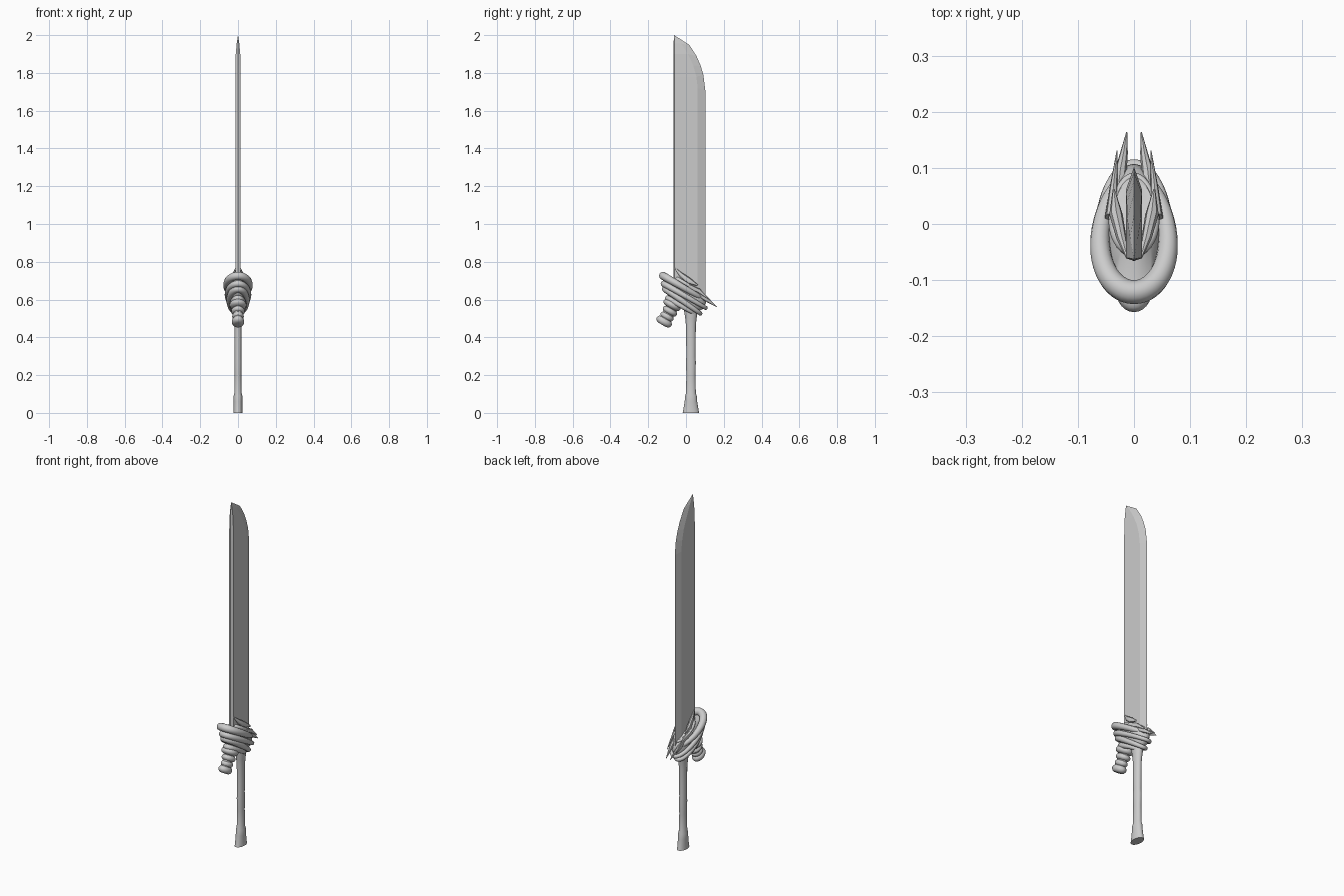
import bpy, bmesh, math
from mathutils import Matrix, Vector

if "Cube" in bpy.data.objects:
    bpy.data.objects.remove(bpy.data.objects["Cube"])

# Tilted frame shared by all guard parts
TILT = Matrix.Translation((0, 0, 0.63)) @ Matrix.Rotation(math.radians(-30), 4, 'X')


def loft(name, rings, loop=False, smooth=True, frame=None):
    bm = bmesh.new()
    vs = [[bm.verts.new(p) for p in r] for r in rings]
    n = len(vs[0])
    for i in range(len(vs) if loop else len(vs) - 1):
        a, b = vs[i], vs[(i + 1) % len(vs)]
        for j in range(n):
            k = (j + 1) % n
            bm.faces.new((a[j], a[k], b[k], b[j]))
    if not loop:
        bm.faces.new(vs[0])
        bm.faces.new(vs[-1])
    bmesh.ops.remove_doubles(bm, verts=bm.verts, dist=1e-5)
    bmesh.ops.recalc_face_normals(bm, faces=bm.faces)
    if frame:
        bm.transform(frame)
    me = bpy.data.meshes.new(name)
    bm.to_mesh(me)
    bm.free()
    ob = bpy.data.objects.new(name, me)
    bpy.context.collection.objects.link(ob)
    if smooth:
        bpy.ops.object.select_all(action='DESELECT')
        ob.select_set(True)
        bpy.context.view_layer.objects.active = ob
        bpy.ops.object.shade_smooth_by_angle(angle=math.radians(40))
    return ob


def ellipse(cx, cy, z, rx, ry, n=24):
    return [(cx + rx * math.cos(2 * math.pi * i / n),
             cy + ry * math.sin(2 * math.pi * i / n), z) for i in range(n)]


def coil(name, v, w, rx, rv, tube, egg=0.0, rise=0.0):
    """Egg-shaped ring around the blade, wider at the front."""
    rings, n, m = [], 56, 12

    def path(t):
        c = math.cos(t)
        return Vector((rx * math.sin(t) * (1 - egg * c), v + rv * c, w + rise * c))
    for i in range(n):
        t = 2 * math.pi * i / n
        p = path(t)
        d = (path(t + .01) - path(t - .01)).normalized()
        up = Vector((0, 0, 1))
        side = d.cross(up).normalized()
        r = tube * (1 - 0.25 * math.cos(t))
        rings.append([p + r * (math.cos(2 * math.pi * j / m) * side
                               + math.sin(2 * math.pi * j / m) * up) for j in range(m)])
    loft(name, rings, loop=True, frame=TILT)


def spike(name, pts, mirror=True):
    """Tapered spike through (x, v, w, radius x, radius w) stations."""
    for s, tag in ((1, 'right'), (-1, 'left')):
        rings = [[(s * (x + a * math.cos(k * math.pi / 4)), v,
                   w + b * math.sin(k * math.pi / 4)) for k in range(8)]
                 for x, v, w, a, b in pts]
        loft(f'{name}_{tag}', rings, frame=TILT)


# Single-edged blade: (bevel y, bevel z, edge y, edge z, half thickness)
rows = [(.062, .58, .102, .58, .014), (.062, 1.72, .102, 1.71, .014),
        (.055, 1.78, .092, 1.79, .014), (.038, 1.84, .077, 1.84, .013),
        (.010, 1.90, .055, 1.89, .012), (-.025, 1.955, .018, 1.948, .007),
        (-.063, 2.0, -.063, 2.0, 0)]
blade = []
for by, bz, ey, ez, h in rows:
    blade.append([(0, -.066 if h else -.063, bz), (h, -.061 if h else -.063, bz), (h, by, bz),
                  (0, ey, ez), (-h, by, bz), (-h, -.061 if h else -.063, bz)])
loft('blade', blade, smooth=False)

# Grip and flared pommel: (z, x radius, y radius)
grip = [(0, .025, .044), (.012, .024, .041), (.06, .023, .033), (.09, .023, .031),
        (.105, .019, .026), (.2, .018, .024), (.27, .019, .026), (.3, .018, .024),
        (.38, .019, .025), (.46, .019, .026), (.5, .022, .030), (.54, .027, .036), (.6, .03, .04)]
loft('grip', [ellipse(0, .026, z, rx, ry) for z, rx, ry in grip])

# Solid guard core inside the coils: (w, v centre, x radius, v radius)
core = [(-.07, .015, .03, .07), (-.045, .005, .045, .1), (-.02, -.005, .054, .125),
        (.015, -.01, .052, .125), (.035, .0, .043, .095), (.055, -.005, .034, .065)]
loft('guard_core', [ellipse(0, v, w, rx, rv, 32) for w, v, rx, rv in core], frame=TILT)

# Coils wrapped around the core
coil('upper_coil', -.035, .022, .06, .118, .017, .12)
coil('middle_coil', .0, -.012, .056, .128, .014, .05)
coil('lower_coil', .005, -.042, .046, .112, .015, .0, -.01)
coil('bottom_coil', .01, -.068, .032, .08, .013, .0)
coil('inner_coil', -.005, .046, .036, .076, .009, .1)

# Stacked tail discs hanging in front of the grip
for i, (w, v, rx, rv, h) in enumerate([(-.088, -.035, .045, .05, .019), (-.122, -.028, .036, .042, .017),
                                       (-.154, -.027, .031, .038, .017), (-.185, -.027, .033, .045, .02)]):
    rings = []
    for k in range(9):
        a = -math.pi / 2 + math.pi * k / 8
        f = .45 + .55 * math.cos(a)
        rings.append(ellipse(0, v, w + h * math.sin(a), rx * f, rv * f))
    loft(f'tail_disc_{i + 1}', rings, frame=TILT)
loft('tail_core', [ellipse(0, -.028, w, .025, .032) for w in (-.185, -.06)], frame=TILT)

# Rear-pointing horns, side fins and jaw plates hugging the blade
spike('horn', [(.03, .03, .03, .012, .014), (.024, .09, .03, .011, .013),
               (.018, .13, .027, .007, .009), (.013, .176, .022, .001, .001)])
spike('side_fin', [(.04, -.01, .04, .012, .016), (.036, .05, .048, .007, .012),
                   (.03, .13, .036, .001, .001)])
spike('jaw_plate', [(.036, .03, .07, .002, .004), (.032, -.02, .068, .012, .016),
                    (.022, -.075, .075, .009, .012), (.012, -.122, .09, .002, .002)])
